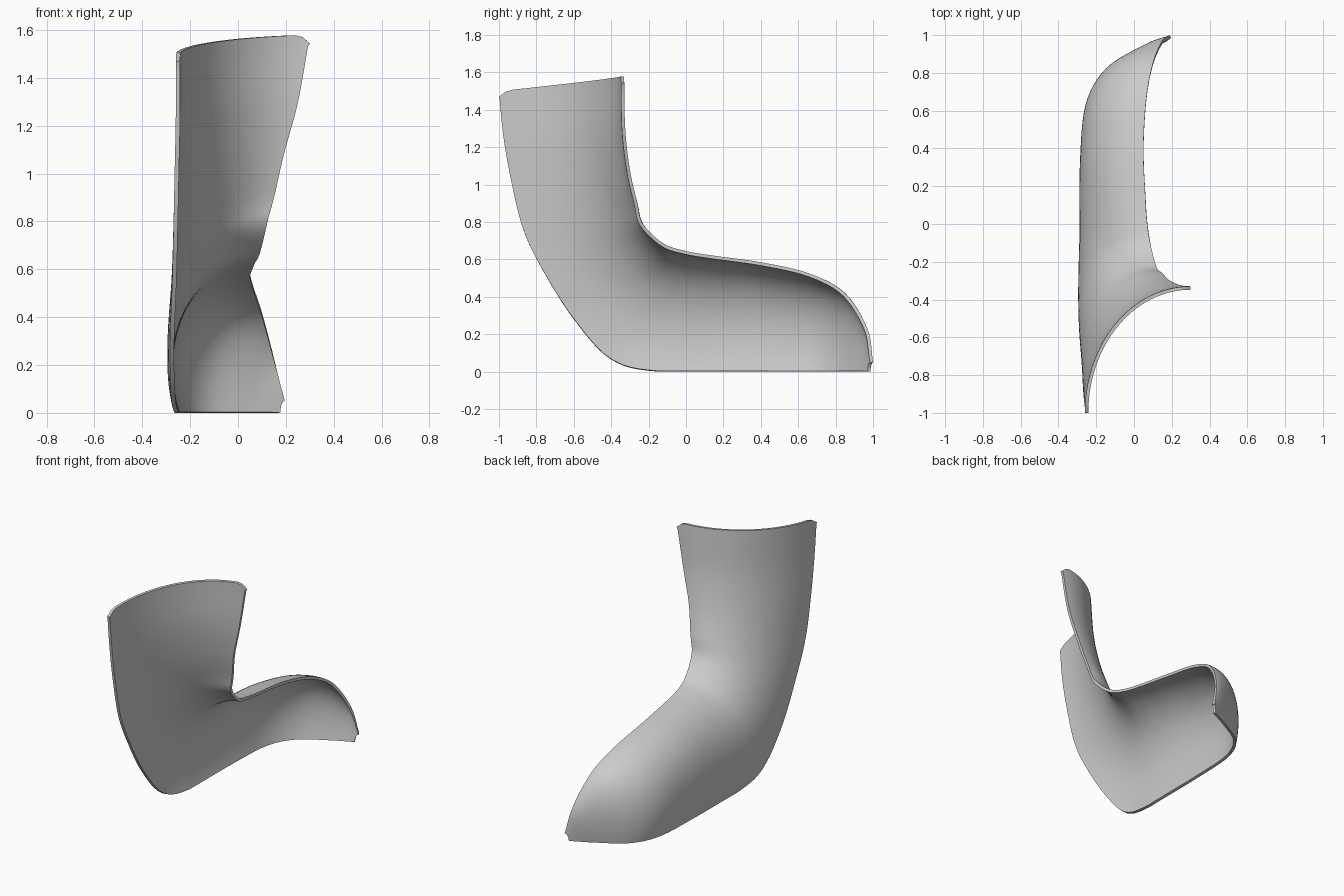
import bpy, math
from mathutils import Vector

if "Cube" in bpy.data.objects:
    bpy.data.objects.remove(bpy.data.objects["Cube"])

# Sections from leg top to toe: front/top edge, outer bulge corner, back/sole edge
SECTIONS = [
    ((.30, -.33, 1.58), (-.26, -.33, 1.57), (-.26, -1.0, 1.50)),
    ((.25, -.325, 1.30), (-.26, -.325, 1.28), (-.26, -.975, 1.25)),
    ((.19, -.30, 1.08), (-.27, -.29, 1.03), (-.265, -.93, 1.0)),
    ((.15, -.26, .90), (-.29, -.22, .85), (-.27, -.87, .76)),
    ((.12, -.23, .79), (-.32, -.15, .72), (-.275, -.77, .55)),
    ((.09, -.12, .685), (-.37, -.08, .62), (-.285, -.60, .28)),
    ((.07, .0, .645), (-.40, .0, .62), (-.28, -.40, .065)),
    ((.06, .15, .62), (-.42, .10, .62), (-.265, -.15, 0)),
    ((.05, .40, .585), (-.42, .35, .59), (-.26, .30, 0)),
    ((.065, .66, .525), (-.36, .66, .53), (-.24, .62, 0)),
    ((.10, .85, .42), (-.20, .87, .44), (-.15, .80, 0)),
    ((.15, .97, .23), (.03, .97, .25), (.02, .91, 0)),
    ((.19, 1.0, .05), (.17, .99, .05), (.17, .985, 0)),
]
STEPS, ARC = 6, 28


def spline(pts, steps):
    """Catmull-Rom curve through the points."""
    p = [Vector(q) for q in pts]
    p = [2 * p[0] - p[1]] + p + [2 * p[-1] - p[-2]]
    out = []
    for i in range(1, len(p) - 2):
        a, b, c, d = p[i - 1:i + 3]
        for s in range(steps):
            t = s / steps
            out.append(0.5 * (2 * b + (c - a) * t + (2 * a - 5 * b + 4 * c - d) * t * t
                              + (3 * b - a - 3 * c + d) * t ** 3))
    return out + [p[-2]]


# Quarter-ellipse sections lofted along the three guide curves
rails = [spline([s[k] for s in SECTIONS], STEPS) for k in range(3)]
verts, faces = [], []
for a, k, b in zip(*rails):
    o = a + b - k
    for j in range(ARC + 1):
        t = math.pi / 2 * j / ARC
        v = o + (a - o) * math.cos(t) + (b - o) * math.sin(t)
        v.z = max(v.z, 0)
        verts.append(v)
n = ARC + 1
rows = len(rails[0])
for i in range(rows - 1):
    for j in range(ARC):
        q = i * n + j
        faces.append((q, q + n, q + n + 1, q + 1))

# Softened top corners
for j, drop in ((0, .035), (1, .008), (ARC, .03), (ARC - 1, .008)):
    verts[j].z -= drop

mesh = bpy.data.meshes.new("boot_half_shell")
mesh.from_pydata(verts, [], faces)
shell = bpy.data.objects.new("boot_half_shell", mesh)
bpy.context.collection.objects.link(shell)

# Thin wall, grown inward
wall = shell.modifiers.new("wall", 'SOLIDIFY')
wall.thickness = 0.018
wall.offset = -1

bpy.context.view_layer.objects.active = shell
shell.select_set(True)
bpy.ops.object.modifier_apply(modifier="wall")
bpy.ops.object.shade_smooth_by_angle(angle=math.radians(40))
